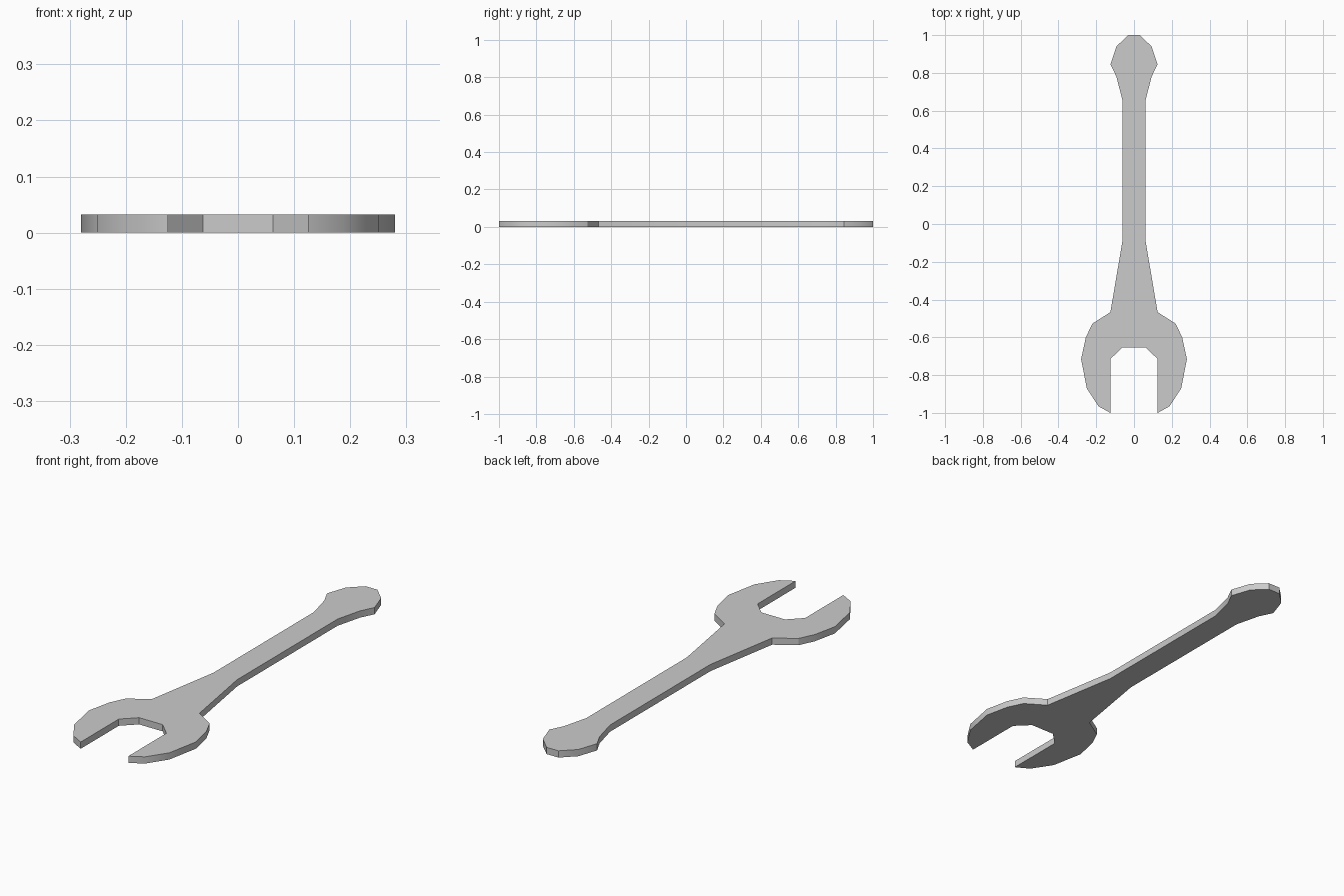
import bpy
import bmesh
import math

if "Cube" in bpy.data.objects:
    bpy.data.objects.remove(bpy.data.objects["Cube"])

THICKNESS = 0.032

# Right half of the outline, from the rounded tip down to the jaw throat
half = [
    (0.031, 1.0), (0.093, 0.94), (0.125, 0.845), (0.093, 0.78),   # tip
    (0.062, 0.658), (0.062, -0.095), (0.125, -0.467),             # handle
    (0.22, -0.527), (0.255, -0.60), (0.28, -0.715),               # outer jaw
    (0.25, -0.87), (0.188, -0.965), (0.125, -1.0),
    (0.125, -0.715), (0.062, -0.653),                             # jaw throat
]
outline = half + [(-x, y) for x, y in reversed(half)]

# Flat plate extruded up from the ground
bm = bmesh.new()
face = bm.faces.new([bm.verts.new((x, y, 0)) for x, y in outline])
top = bmesh.ops.extrude_face_region(bm, geom=[face], use_keep_orig=True)
bmesh.ops.translate(bm, vec=(0, 0, THICKNESS),
                    verts=[v for v in top["geom"] if isinstance(v, bmesh.types.BMVert)])
bmesh.ops.recalc_face_normals(bm, faces=bm.faces)

mesh = bpy.data.meshes.new("wrench")
bm.to_mesh(mesh)
bm.free()
wrench = bpy.data.objects.new("wrench", mesh)
bpy.context.collection.objects.link(wrench)

# Smooth the rim between shallow corners only
bpy.context.view_layer.objects.active = wrench
wrench.select_set(True)
bpy.ops.object.shade_smooth_by_angle(angle=math.radians(30))
